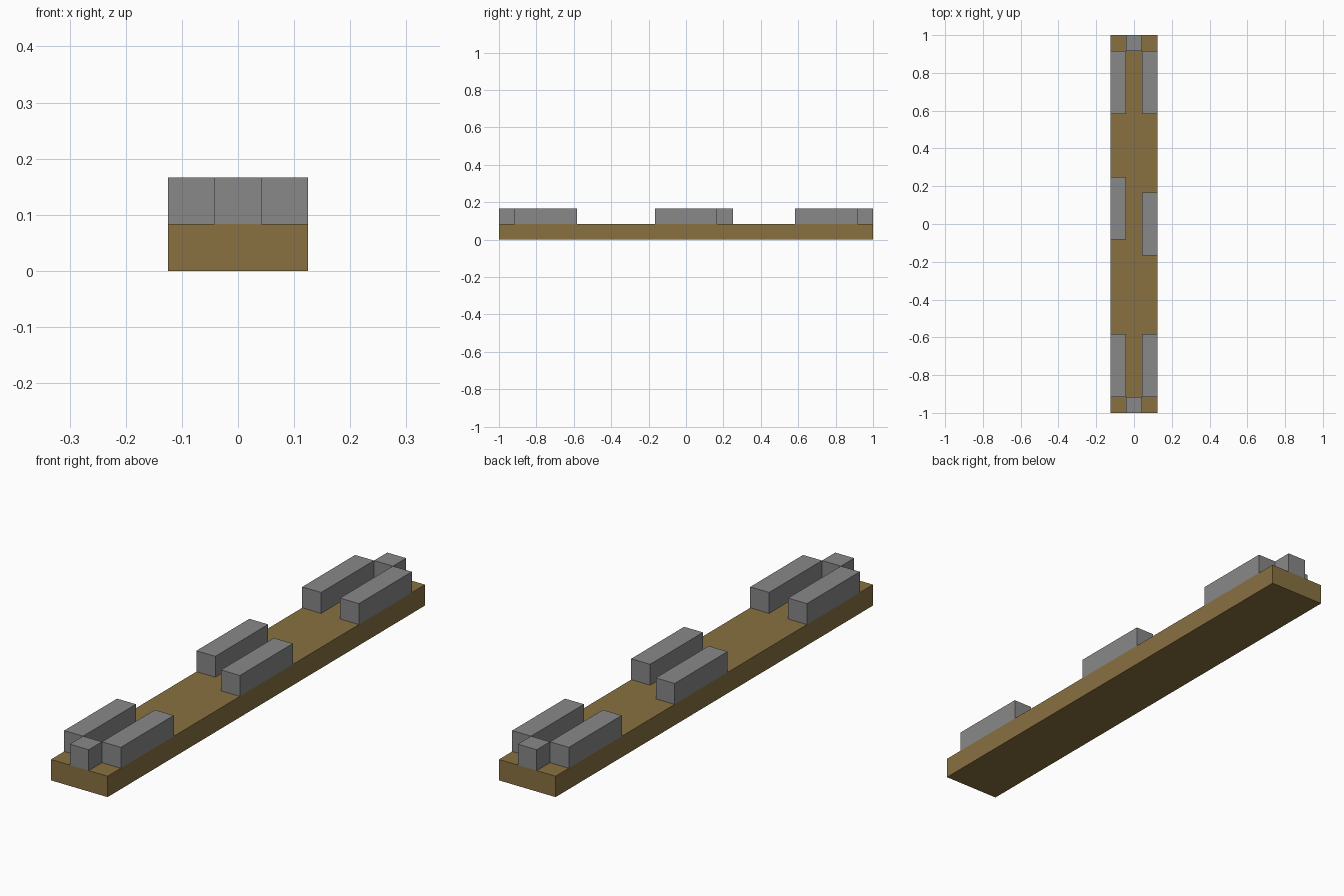
import bpy
import bmesh
from mathutils import Matrix, Vector

default_cube = bpy.data.objects.get("Cube")
if default_cube:
    bpy.data.objects.remove(default_cube, do_unlink=True)

U = 1 / 12  # one grid step: block width and height


def make_material(name, rgb):
    mat = bpy.data.materials.new(name)
    mat.use_nodes = True
    colour = (*rgb, 1)
    mat.diffuse_color = colour
    mat.node_tree.nodes["Principled BSDF"].inputs["Base Color"].default_value = colour
    return mat


def box(name, centre, size, mat):
    """Flat-shaded box; centre and size are in grid steps."""
    bm = bmesh.new()
    scale = Matrix.Diagonal((*(Vector(size) * U), 1))
    bmesh.ops.create_cube(bm, size=1, matrix=scale)
    mesh = bpy.data.meshes.new(name)
    bm.to_mesh(mesh)
    bm.free()
    mesh.materials.append(mat)
    obj = bpy.data.objects.new(name, mesh)
    obj.location = Vector(centre) * U
    bpy.context.collection.objects.link(obj)
    return obj


brown = make_material("earth brown", (0.246, 0.165, 0.053))
grey = make_material("stone grey", (0.246, 0.246, 0.246))

# Long base slab
box("base_slab", (0, 0, 0.5), (3, 24, 1), brown)

# Side walls and end posts at both ends
for end, sy in (("front", -1), ("back", 1)):
    box(f"{end}_end_post", (0, sy * 11.5, 1.5), (1, 1, 1), grey)
    for side, sx in (("left", 1), ("right", -1)):
        box(f"{end}_{side}_wall", (sx, sy * 9, 1.5), (1, 4, 1), grey)

# Staggered middle walls
box("middle_left_wall", (1, 0, 1.5), (1, 4, 1), grey)
box("middle_right_wall", (-1, 1, 1.5), (1, 4, 1), grey)
